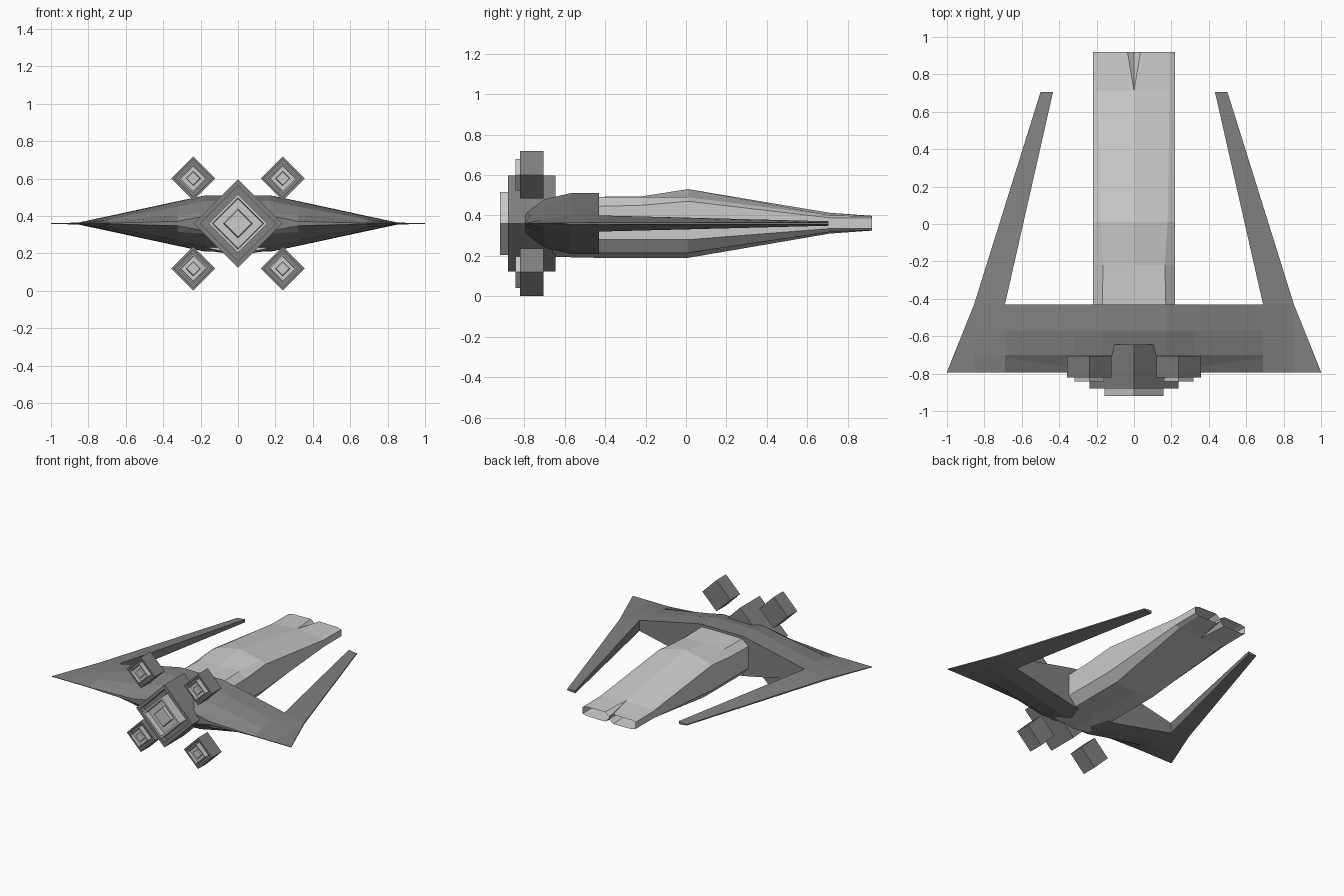
import bpy, bmesh, math

if "Cube" in bpy.data.objects:
    bpy.data.objects.remove(bpy.data.objects["Cube"])

ZC = 0.36  # height of the symmetry plane


def grey(name, v):
    m = bpy.data.materials.new(name)
    m.diffuse_color = (v, v, v, 1)
    m.use_nodes = True
    m.node_tree.nodes["Principled BSDF"].inputs["Base Color"].default_value = m.diffuse_color
    return m


DARK, LIGHT = grey("dark_grey", 0.22), grey("light_grey", 0.55)


def loft(name, sections, mat, closed=True, caps=(True, True), mirror=True, socket=None):
    """Skin equal-length sections; optionally recess the last cap and mirror across x."""
    bm = bmesh.new()
    rings = [[bm.verts.new(p) for p in s] for s in sections]
    n = len(rings[0])
    for a, b in zip(rings, rings[1:]):
        for i in range(n if closed else n - 1):
            j = (i + 1) % n
            bm.faces.new((a[i], a[j], b[j], b[i]))
    if caps[0]:
        bm.faces.new(rings[0])
    end = bm.faces.new(rings[-1]) if caps[1] else None
    bmesh.ops.recalc_face_normals(bm, faces=bm.faces[:])
    if socket:
        sign = 1 if end.normal.y > 0 else -1
        inner = bmesh.ops.inset_individual(bm, faces=[end], thickness=socket[0])
        for v in end.verts:
            v.co.y -= socket[1]
    bmesh.ops.remove_doubles(bm, verts=bm.verts[:], dist=0.0004)
    bmesh.ops.dissolve_degenerate(bm, edges=bm.edges[:], dist=0.0002)
    bmesh.ops.recalc_face_normals(bm, faces=bm.faces[:])
    me = bpy.data.meshes.new(name)
    bm.to_mesh(me)
    bm.free()
    me.materials.append(mat)
    ob = bpy.data.objects.new(name, me)
    bpy.context.collection.objects.link(ob)
    if mirror:
        ob.modifiers.new("mirror", 'MIRROR').merge_threshold = 0.0005
    return ob


# Fuselage: half sections from top centre round to the keel
def hull(y, groove, top, shoulder, upper, lower, chine, keel, notch=0.0, floor=None):
    zt, zb = floor if floor else (top, keel)
    return [(0, y, zt), (notch, y, top), (shoulder[0], y, shoulder[1]), (0.22, y, upper),
            (0.22, y, lower), (chine[0], y, chine[1]), (notch, y, keel), (0, y, zb)]


loft("fuselage", [
    hull(-0.66, 0, 0.48, (0.15, 0.47), 0.43, 0.29, (0.15, 0.225), 0.195),
    hull(-0.43, 0, 0.492, (0.17, 0.49), 0.445, 0.28, (0.16, 0.215), 0.19),
    hull(-0.22, 0, 0.494, (0.165, 0.49), 0.45, 0.28, (0.16, 0.215), 0.19),
    hull(0.01, 0, 0.53, (0.18, 0.49), 0.47, 0.28, (0.16, 0.215), 0.19),
    hull(0.71, 0, 0.413, (0.19, 0.40), 0.388, 0.335, (0.19, 0.318), 0.31),
    hull(0.92, 0, 0.398, (0.19, 0.395), 0.386, 0.336, (0.19, 0.327), 0.325,
         notch=0.035, floor=(0.37, 0.352)),
], LIGHT, closed=False, socket=(0.009, 0.12))


# Wing: sections along the span, each (y, half thickness) from front to trailing edge
def airfoil(x, pts):
    return ([(x, y, ZC + h) for y, h in pts] + [(x, y, ZC - h) for y, h in reversed(pts)])


loft("wing", [
    airfoil(0, [(-.43, .15), (-.57, .15), (-.70, .12), (-.785, .055), (-.795, .04)]),
    airfoil(.175, [(-.43, .15), (-.57, .15), (-.70, .12), (-.785, .055), (-.795, .04)]),
    airfoil(.32, [(-.43, .12), (-.57, .118), (-.70, .09), (-.77, .045), (-.795, .012)]),
    airfoil(.69, [(-.43, .04), (-.57, .037), (-.70, .022), (-.715, .018), (-.795, .002)]),
    airfoil(.855, [(-.43, .005), (-.57, .005), (-.70, .004), (-.715, .004), (-.795, .002)]),
    airfoil(1, [(-.790, .002), (-.791, .002), (-.792, .002), (-.793, .002), (-.795, .002)]),
], DARK, caps=(False, True))


# Forward prongs on the wing
def blade(y, xi, xo, hi, ho):
    return [(xi, y, ZC + hi), (xo, y, ZC + ho), (xo, y, ZC - ho), (xi, y, ZC - hi)]


loft("wing_prongs", [blade(-.43, .69, .855, .04, .005), blade(.705, .433, .50, .011, .004)], DARK)


# Diamond engines: square housing with a nested nozzle
def diamond(x, y, z, r):
    return [(x + r * math.cos(k * math.pi / 2), y, z + r * math.sin(k * math.pi / 2))
            for k in range(4)]


def engine(name, x, z, r, back, front, lip):
    def build(part, rings, mat):
        loft(name + part, [diamond(x, y, z, q) for y, q in rings], mat, mirror=False)
    build("_housing", [(back, r), (front, r), (front, r * .85), (front + lip, r * .85)], DARK)
    build("_nozzle", [(front + lip, r * .66), (front - lip, r * .66), (front - lip, r * .58),
                      (front, r * .56), (front, r * .33), (front - lip * .5, r * .30)], LIGHT)


engine("main_engine", 0, ZC, 0.237, -0.645, -0.88, 0.04)
for sx, side in ((-1, "left"), (1, "right")):
    for sz, level in ((-1, "lower"), (1, "upper")):
        engine(f"{level}_{side}_engine", sx * 0.239, ZC + sz * 0.241, 0.118, -0.705, -0.82, 0.023)
